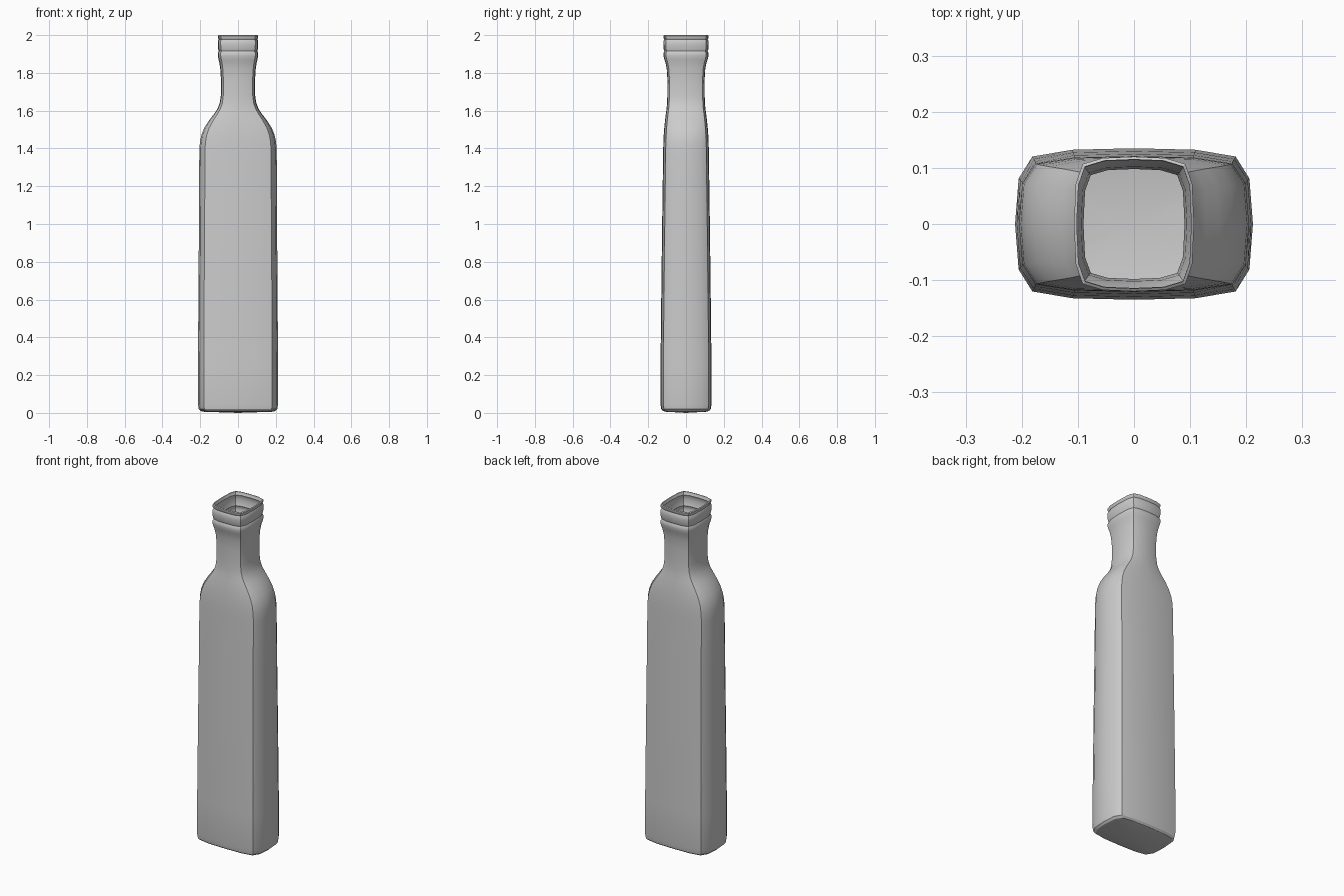
import bpy, bmesh

# Quarter of the rounded-rectangle cross-section, as fractions of half width / half depth
QUARTER = [(1, 0), (0.97, 0.6), (0.855, 0.89), (0.52, 0.98)]
section = []
x, y = 1, 1
for sx, sy, flip in ((1, 1, False), (-1, 1, True), (-1, -1, False), (1, -1, True)):
    pts = [(sx * a, sy * b) for a, b in QUARTER + [(0, 1)]]
    if flip:
        pts.reverse()
    section += pts[:-1]

# Side profile: height, half width, half depth
PROFILE = [
    (0.006, 0.180, 0.105), (0.010, 0.198, 0.122), (0.020, 0.208, 0.131),
    (0.045, 0.212, 0.135), (0.25, 0.212, 0.135), (0.70, 0.209, 0.130),
    (1.10, 0.206, 0.125), (1.38, 0.205, 0.121), (1.43, 0.202, 0.120),
    (1.47, 0.194, 0.118), (1.51, 0.178, 0.115), (1.55, 0.152, 0.111),
    (1.58, 0.129, 0.107), (1.61, 0.109, 0.103), (1.64, 0.097, 0.100),
    (1.68, 0.091, 0.099), (1.76, 0.090, 0.098), (1.82, 0.094, 0.102),
    (1.855, 0.099, 0.109), (1.87, 0.103, 0.114), (1.89, 0.107, 0.119),
    (1.905, 0.107, 0.119), (1.915, 0.102, 0.114), (1.925, 0.105, 0.118),
    (1.95, 0.107, 0.120), (1.968, 0.107, 0.120), (1.978, 0.102, 0.115),
    (1.985, 0.106, 0.119), (1.996, 0.107, 0.120), (2.0, 0.102, 0.115),
]

# Open-topped bottle shell
bm = bmesh.new()
rings = [[bm.verts.new((px * hx, py * hy, z)) for px, py in section]
         for z, hx, hy in PROFILE]
n = len(section)
for lo, hi in zip(rings, rings[1:]):
    for i in range(n):
        j = (i + 1) % n
        bm.faces.new((lo[i], lo[j], hi[j], hi[i]))

# Base
centre = bm.verts.new((0, 0, 0))
centre.co.z = 0.0
for i in range(n):
    bm.faces.new((centre, rings[0][(i + 1) % n], rings[0][i]))

mesh = bpy.data.meshes.new("bottle")
bm.to_mesh(mesh)
bm.free()
bottle = bpy.data.objects.new("bottle", mesh)
bpy.context.collection.objects.link(bottle)
bpy.context.view_layer.objects.active = bottle
bottle.select_set(True)
bpy.ops.object.shade_smooth_by_angle(angle=0.52)
